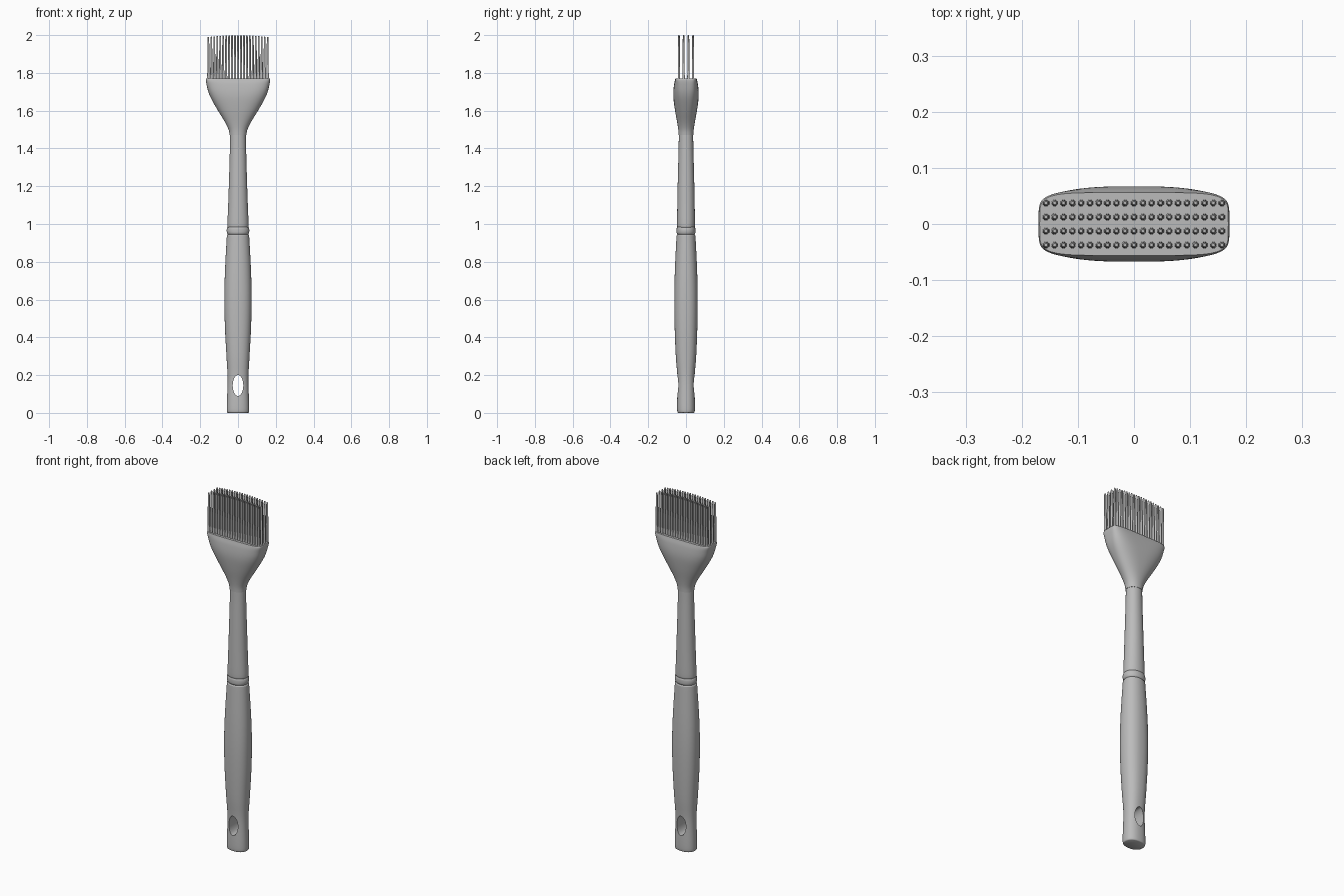
import bpy
import bmesh
from math import cos, sin, pi, copysign, radians
from mathutils import Matrix

cube = bpy.data.objects.get("Cube")
if cube:
    bpy.data.objects.remove(cube, do_unlink=True)

grey = bpy.data.materials.new("soft grey")
grey.use_nodes = True
colour = (0.5, 0.5, 0.5, 1)
grey.diffuse_color = colour
grey.node_tree.nodes["Principled BSDF"].inputs["Base Color"].default_value = colour


def make_object(name, bm, angle=40):
    bmesh.ops.recalc_face_normals(bm, faces=bm.faces[:])
    mesh = bpy.data.meshes.new(name)
    bm.to_mesh(mesh)
    bm.free()
    mesh.materials.append(grey)
    obj = bpy.data.objects.new(name, mesh)
    bpy.context.collection.objects.link(obj)
    smooth(obj, angle)
    return obj


def smooth(obj, angle):
    bpy.ops.object.select_all(action="DESELECT")
    obj.select_set(True)
    bpy.context.view_layer.objects.active = obj
    bpy.ops.object.shade_smooth_by_angle(angle=radians(angle))


def refine(sections, steps):
    """Smooth curve through the given sections."""
    pts = [sections[0]] + sections + [sections[-1]]
    out = []
    for a, b, c, d in zip(pts, pts[1:], pts[2:], pts[3:]):
        for s in range(steps):
            t = s / steps
            out.append([q + t / 2 * (r - p + t * (2 * p - 5 * q + 4 * r - u
                        + t * (3 * (q - r) + u - p)))
                        for p, q, r, u in zip(a, b, c, d)])
    return out + [sections[-1]]


def loft(name, sections, steps=4, sides=56):
    """Skin superellipse sections given as z, half width, half depth, squareness."""
    bm = bmesh.new()
    rings = []
    for z, rx, ry, n in refine(sections, steps):
        ring = []
        for i in range(sides):
            c, s = cos(2 * pi * i / sides), sin(2 * pi * i / sides)
            x, y = (copysign(abs(v) ** (2 / n), v) for v in (c, s))
            ring.append(bm.verts.new((rx * x, ry * y, z)))
        rings.append(ring)
    for low, high in zip(rings, rings[1:]):
        for i in range(sides):
            j = (i + 1) % sides
            bm.faces.new((low[i], low[j], high[j], high[i]))
    bm.faces.new(rings[0][::-1])
    bm.faces.new(rings[-1])
    return make_object(name, bm)


# Swelling grip
grip = loft("grip", [
    (0, 0.054, 0.041, 2.3), (0.008, 0.059, 0.046, 2.3), (0.05, 0.059, 0.047, 2.3),
    (0.18, 0.055, 0.045, 2.3), (0.3, 0.061, 0.054, 2.3), (0.45, 0.069, 0.06, 2.3),
    (0.6, 0.072, 0.062, 2.3), (0.75, 0.069, 0.059, 2.2), (0.92, 0.06, 0.051, 2.1),
    (0.938, 0.058, 0.049, 2.1), (0.946, 0.053, 0.044, 2.1)])

# Oval hanging hole through the grip
bm = bmesh.new()
bmesh.ops.create_cone(bm, cap_ends=True, segments=40, radius1=1, radius2=1, depth=0.3)
bmesh.ops.transform(bm, verts=bm.verts, matrix=Matrix.Translation((0, 0, 0.145))
                    @ Matrix.Diagonal((0.028, 1, 0.055, 1)) @ Matrix.Rotation(pi / 2, 4, "X"))
cutter = make_object("hole_cutter", bm)
cutter.hide_render = True
cut = grip.modifiers.new("hanging hole", "BOOLEAN")
cut.object = cutter
cut.solver = "EXACT"
bpy.context.view_layer.objects.active = grip
bpy.ops.object.modifier_apply(modifier=cut.name)
bpy.data.objects.remove(cutter, do_unlink=True)
smooth(grip, 40)

# Raised collar between two grooves
loft("collar", [
    (0.944, 0.053, 0.044, 2.1), (0.952, 0.058, 0.049, 2.1), (0.965, 0.06, 0.05, 2.1),
    (0.978, 0.058, 0.049, 2.1), (0.986, 0.053, 0.044, 2.1)])

# Slender neck
loft("neck", [
    (0.984, 0.052, 0.043, 2.1), (0.992, 0.056, 0.047, 2.1), (1.1, 0.052, 0.046, 2.1),
    (1.25, 0.047, 0.043, 2.1), (1.4, 0.043, 0.039, 2.1), (1.48, 0.042, 0.038, 2.1)])

# Flared head
loft("head", [
    (1.47, 0.044, 0.039, 2.1), (1.5, 0.05, 0.041, 2.1), (1.54, 0.069, 0.047, 2.2),
    (1.6, 0.106, 0.058, 2.4), (1.66, 0.14, 0.066, 2.8), (1.7, 0.157, 0.067, 3.3),
    (1.74, 0.167, 0.063, 4.2), (1.762, 0.17, 0.058, 5.5), (1.77, 0.168, 0.056, 5.5)],
    sides=80)

# Four rows of thin tapered bristles
bm = bmesh.new()
columns, rows, sides = 21, 4, 8
for col in range(columns):
    for row in range(rows):
        across = 2 * col / (columns - 1) - 1
        x, y = 0.157 * across, 0.025 * (row - 1.5)
        tip = 2 - 0.01 * across ** 2
        rings = []
        for z, r in ((1.765, 0.0065), (tip - 0.006, 0.005), (tip, 0.003)):
            rings.append([bm.verts.new((x + r * cos(2 * pi * (i + 0.5) / sides),
                                        y + r * sin(2 * pi * (i + 0.5) / sides), z))
                          for i in range(sides)])
        for low, high in zip(rings, rings[1:]):
            for i in range(sides):
                j = (i + 1) % sides
                bm.faces.new((low[i], low[j], high[j], high[i]))
        bm.faces.new(rings[-1])
        bm.faces.new(rings[0][::-1])
make_object("bristles", bm, 50)
